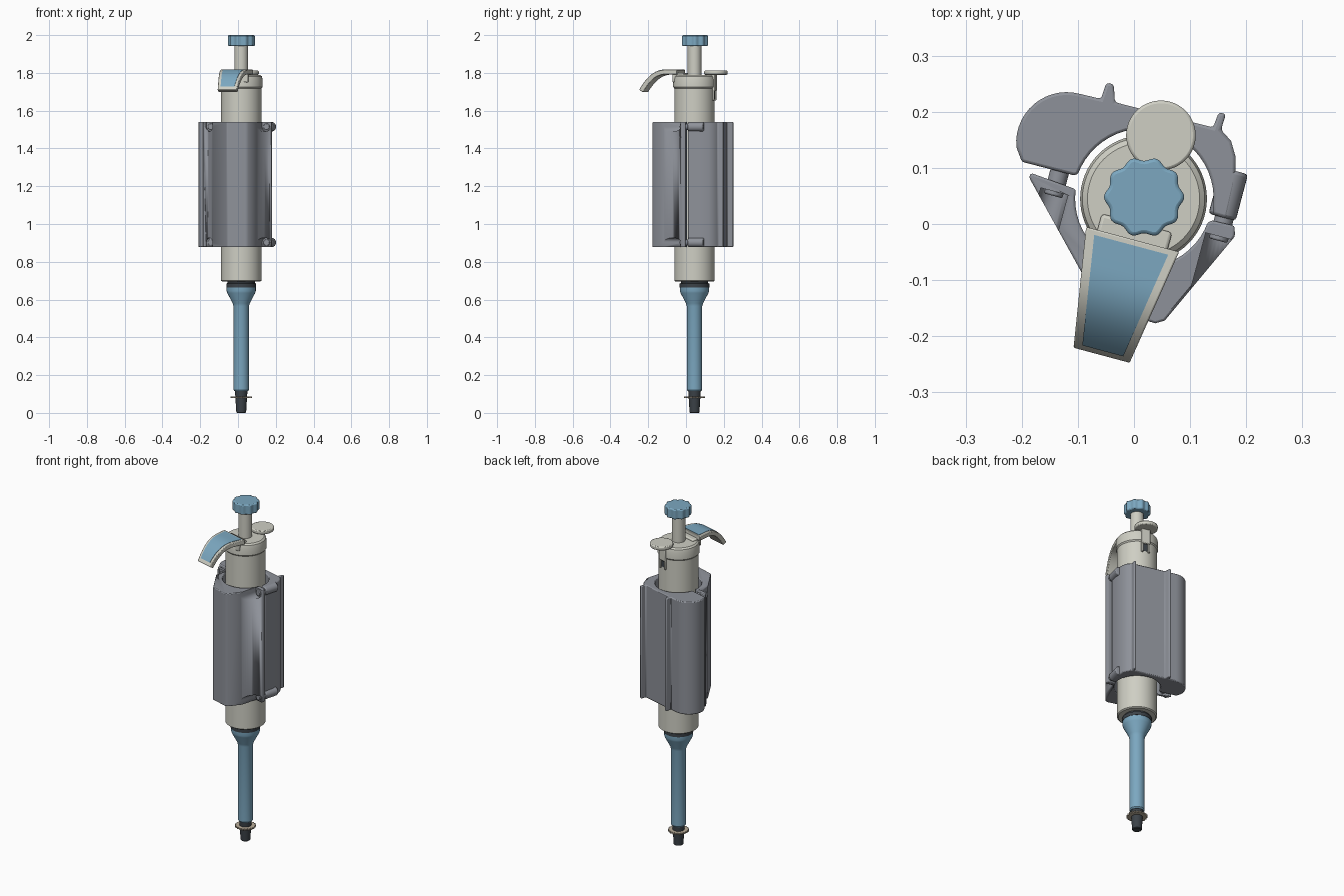
import bpy, bmesh, math
from mathutils import Vector, Matrix

if "Cube" in bpy.data.objects:
    bpy.data.objects.remove(bpy.data.objects["Cube"])

CX, CY = 0.017, 0.045          # main axis of the tool
TILT = math.radians(-15)       # the whole tool is turned about its axis
FRAME = Matrix.Translation((CX, CY, 0)) @ Matrix.Rotation(TILT, 4, 'Z')


def material(name, r, g, b):
    m = bpy.data.materials.new(name)
    m.diffuse_color = (r, g, b, 1)
    m.use_nodes = True
    m.node_tree.nodes["Principled BSDF"].inputs["Base Color"].default_value = m.diffuse_color
    return m


GREY = material("shell grey", 0.27, 0.285, 0.32)
WHITE = material("warm white", 0.62, 0.62, 0.55)
BLUE = material("soft blue", 0.2, 0.39, 0.53)
DARK = material("charcoal", 0.045, 0.055, 0.065)
BEIGE = material("beige", 0.5, 0.43, 0.33)


def finish(name, bm, mat, bevel=0.0, segments=2, angle=35):
    bmesh.ops.recalc_face_normals(bm, faces=bm.faces)
    me = bpy.data.meshes.new(name)
    bm.to_mesh(me)
    bm.free()
    me.materials.append(mat)
    ob = bpy.data.objects.new(name, me)
    bpy.context.collection.objects.link(ob)
    if bevel:
        mod = ob.modifiers.new("bevel", 'BEVEL')
        mod.width, mod.segments = bevel, segments
        mod.limit_method, mod.angle_limit = 'ANGLE', math.radians(40)
    bpy.ops.object.select_all(action='DESELECT')
    ob.select_set(True)
    bpy.context.view_layer.objects.active = ob
    bpy.ops.object.shade_smooth_by_angle(angle=math.radians(angle))
    return ob


def lathe(name, profile, mat, n=48):
    """Closed solid of revolution from (radius, z) pairs."""
    bm = bmesh.new()
    rings = [[bm.verts.new((CX + r * math.cos(2 * math.pi * i / n),
                            CY + r * math.sin(2 * math.pi * i / n), z))
              for i in range(n)] for r, z in profile]
    for a, b in zip(rings, rings[1:]):
        for i in range(n):
            bm.faces.new((a[i], a[(i + 1) % n], b[(i + 1) % n], b[i]))
    bm.faces.new(rings[0])
    bm.faces.new(rings[-1])
    return finish(name, bm, mat)


def prism(name, outline, z0, z1, mat, bevel=0.0, segments=2):
    bm = bmesh.new()
    f = bm.faces.new([bm.verts.new((x, y, z0)) for x, y in outline])
    top = bmesh.ops.extrude_face_region(bm, geom=[f])
    for v in top['geom']:
        if isinstance(v, bmesh.types.BMVert):
            v.co.z = z1
    return finish(name, bm, mat, bevel, segments)


def arc(cx, cy, r, a0, a1, n):
    return [(cx + r * math.cos(math.radians(a0 + (a1 - a0) * i / n)),
             cy + r * math.sin(math.radians(a0 + (a1 - a0) * i / n)))
            for i in range(n + 1)]


def rod(name, p, q, r, mat, bevel=0.0):
    """Cylinder between two points."""
    p, q = Vector(p), Vector(q)
    bm = bmesh.new()
    bmesh.ops.create_cone(bm, cap_ends=True, segments=24, radius1=r, radius2=r,
                          depth=(q - p).length)
    rot = (q - p).to_track_quat('Z', 'Y').to_matrix().to_4x4()
    bm.transform(Matrix.Translation((p + q) / 2) @ rot)
    return finish(name, bm, mat, bevel)


def block(name, size, centre, mat, bevel=0.0):
    """Box given in the turned frame."""
    bm = bmesh.new()
    bmesh.ops.create_cube(bm, size=1)
    bm.transform(FRAME @ Matrix.Translation(centre) @ Matrix.Diagonal((*size, 1)))
    return finish(name, bm, mat, bevel)


# Turned parts, from the tip up
lathe("tip_cone", [(0.022, 0), (0.026, 0.003), (0.032, 0.1), (0.034, 0.125)], DARK)
lathe("shaft", [(0.036, 0.115), (0.041, 0.122), (0.041, 0.565), (0.045, 0.58),
                (0.074, 0.635), (0.077, 0.645), (0.077, 0.667)], BLUE)
lathe("dark_collar", [(0.079, 0.665), (0.079, 0.685), (0.072, 0.687), (0.072, 0.7)], DARK)
lathe("body_tube", [(0.1, 0.695), (0.107, 0.7), (0.107, 1.718), (0.113, 1.725),
                    (0.113, 1.765), (0.109, 1.782), (0.1, 1.79)], WHITE, 64)
lathe("plunger_rod", [(0.036, 1.78), (0.036, 1.945)], WHITE, 32)

# Toothed tip ring
prism("tip_ring", [(CX + (0.056 - 0.005 * (i // 2 % 2)) * math.cos(math.pi * i / 40),
                    CY + (0.056 - 0.005 * (i // 2 % 2)) * math.sin(math.pi * i / 40))
                   for i in range(80)], 0.079, 0.088, BEIGE)

# Scalloped plunger knob
prism("plunger_knob", [(CX + 0.001 + (0.068 + 0.0035 * math.cos(10 * a)) * math.cos(a),
                        CY + 0.003 + (0.068 + 0.0035 * math.cos(10 * a)) * math.sin(a))
                       for a in [2 * math.pi * i / 100 for i in range(100)]],
      1.942, 2.0, BLUE, 0.006)

# Ejector button with its stem
prism("ejector_button", arc(0.048, 0.158, 0.062, 0, 354, 59), 1.79, 1.812, WHITE, 0.005)
block("ejector_stem", (0.05, 0.028, 0.09), (0, 0.105, 1.75), WHITE, 0.004)
for s in (-1, 1):
    block("ejector_stem_leg", (0.012, 0.02, 0.06), (s * 0.019, 0.105, 1.685), WHITE, 0.003)
block("ejector_slot", (0.026, 0.004, 0.045), (0, 0.106, 1.685), DARK)

# Back shell: rounded bulge, two fins, inner bore
Z0, Z1 = 0.877, 1.54
back = [(0.14, 0.018), (0.166, 0.01), (0.18, 0.07), (0.181, 0.12), (0.173, 0.148),
        (0.155, 0.168), (0.164, 0.196), (0.151, 0.199), (0.141, 0.172),
        (-0.034, 0.217), (-0.036, 0.249), (-0.049, 0.252), (-0.059, 0.223)]
back += arc(-0.12, 0.145, 0.09, 75, 185, 14) + [(-0.2, 0.111), (-0.108, 0.087)]
back += arc(CX, CY, 0.125, 160, -5, 24)
prism("back_shell", back, Z0, Z1, GREY, 0.005)

# Front shell: flat front with two slanted sides
front = [(-0.187, 0.083), (-0.06, -0.147), (0.038, -0.177), (0.055, -0.172),
         (0.18, -0.022), (0.179, -0.003), (0.14, 0.006)]
front += arc(CX, CY, 0.122, -20, -188, 24) + [(-0.184, 0.091)]
front_shell = prism("front_shell", front, Z0, Z1, GREY, 0.004)

# Screw pockets cut into the front shell, with screws and bosses behind
DIR = Vector((math.sin(TILT), -math.cos(TILT), 0))
for z, out in ((1.515, 1), (0.902, -1)):
    for x, y in ((-0.142, 0.058), (0.152, -0.022)):
        p = Vector((x, y, z))
        bm = bmesh.new()
        # U-shaped pocket section, open towards the nearer shell end
        sec = [(0.025 * math.cos(math.pi * i / 12), -out * 0.025 * math.sin(math.pi * i / 12))
               for i in range(13)] + [(-0.025, out * 0.06), (0.025, out * 0.06)]
        side = Vector((math.cos(TILT), math.sin(TILT), 0))
        ends = [[bm.verts.new(p + DIR * d + side * u + Vector((0, 0, w))) for u, w in sec]
                for d in (0, 0.2)]
        for i in range(15):
            j = (i + 1) % 15
            bm.faces.new((ends[0][i], ends[0][j], ends[1][j], ends[1][i]))
        bm.faces.new(ends[0])
        bm.faces.new(ends[1])
        cutter = finish("pocket_cutter", bm, GREY)
        cutter.hide_render = True
        cutter.hide_set(True)
        cut = front_shell.modifiers.new("pocket", 'BOOLEAN')
        cut.operation, cut.object, cut.solver = 'DIFFERENCE', cutter, 'EXACT'
        rod("screw", p - DIR * 0.045, p + DIR * 0.008, 0.017, GREY, 0.003)
    rod("screw_boss", (0.157, 0.012, z), (0.179, 0.095, z), 0.025, GREY, 0.006)


# Finger hook: curved tapering arm with a blue inlay
def hook_top(d):
    t = max(0, (d - 0.13) / 0.16)
    return Vector((-d, 1.817 - 0.107 * t ** 2.5))


def ribbon(name, d0, d1, inset, high, low, mat, bevel=0.0, n=18):
    bm = bmesh.new()
    rings = []
    for i in range(n + 1):
        d = d0 + (d1 - d0) * i / n
        tan = (hook_top(d + 0.001) - hook_top(d - 0.001)).normalized()
        nrm = Vector((tan.y, -tan.x))
        if nrm.y < 0:
            nrm = -nrm
        half = 0.085 - (d - 0.08) / 0.21 * 0.033 - inset
        hi, lo = hook_top(d) + nrm * high, hook_top(d) + nrm * low
        rings.append([bm.verts.new(FRAME @ Vector((x, q.x, q.y)))
                      for x, q in ((-half, hi), (half, hi), (half, lo), (-half, lo))])
    for a, b in zip(rings, rings[1:]):
        for k in range(4):
            bm.faces.new((a[k], a[(k + 1) % 4], b[(k + 1) % 4], b[k]))
    bm.faces.new(rings[0])
    bm.faces.new(rings[-1])
    return finish(name, bm, mat, bevel)


ribbon("finger_hook", 0.075, 0.29, 0, 0, -0.025, WHITE, 0.003)
ribbon("hook_inlay", 0.085, 0.279, 0.016, 0.002, -0.004, BLUE)
block("hook_root", (0.13, 0.06, 0.05), (0, -0.075, 1.775), WHITE, 0.006)
